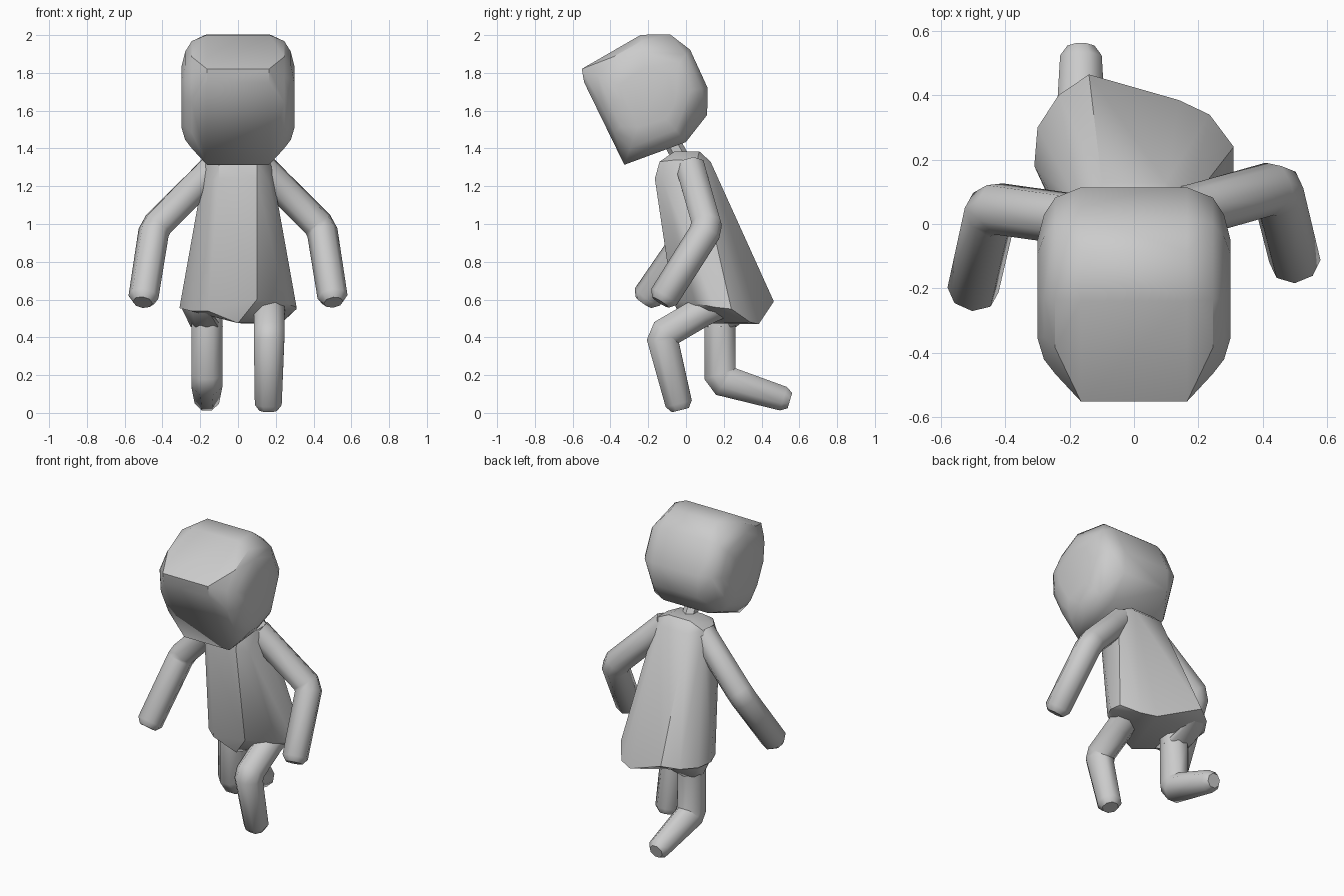
import bpy, bmesh, math
from mathutils import Vector, Matrix

if "Cube" in bpy.data.objects:
    bpy.data.objects.remove(bpy.data.objects["Cube"], do_unlink=True)

grey = bpy.data.materials.new("plain_grey")
grey.use_nodes = True
grey.diffuse_color = (0.6, 0.6, 0.6, 1)
grey.node_tree.nodes["Principled BSDF"].inputs["Base Color"].default_value = (0.6, 0.6, 0.6, 1)


def finish(name, bm, angle):
    bmesh.ops.recalc_face_normals(bm, faces=bm.faces)
    mesh = bpy.data.meshes.new(name)
    bm.to_mesh(mesh)
    bm.free()
    mesh.materials.append(grey)
    obj = bpy.data.objects.new(name, mesh)
    bpy.context.collection.objects.link(obj)
    bpy.ops.object.select_all(action='DESELECT')
    obj.select_set(True)
    bpy.context.view_layer.objects.active = obj
    bpy.ops.object.shade_smooth_by_angle(angle=math.radians(angle))


def hull(name, points, angle=32):
    bm = bmesh.new()
    for p in points:
        bm.verts.new(p)
    bmesh.ops.convex_hull(bm, input=bm.verts)
    loose = [v for v in bm.verts if not v.link_faces]
    bmesh.ops.delete(bm, geom=loose, context='VERTS')
    bmesh.ops.dissolve_limit(bm, angle_limit=math.radians(4), verts=bm.verts, edges=bm.edges)
    finish(name, bm, angle)


def tube(name, path, radii, sides=8):
    """Mitred limb that follows a path, with one radius per path point."""
    pts = [Vector(p) for p in path]
    dirs = [(b - a).normalized() for a, b in zip(pts, pts[1:])]
    side = Vector((1, 0, 0)) - dirs[0] * dirs[0].x
    side.normalize()
    other = dirs[0].cross(side)
    angles = [2 * math.pi * (i + 0.5) / sides for i in range(sides)]
    ring = [side * math.cos(a) + other * math.sin(a) for a in angles]
    bm = bmesh.new()
    rings = []
    for i, p in enumerate(pts):
        before, after = dirs[max(i - 1, 0)], dirs[min(i, len(dirs) - 1)]
        normal = (before + after).normalized()
        # slide the ring along the limb onto the mitre plane
        ring = [v - before * (v.dot(normal) / before.dot(normal)) for v in ring]
        rings.append([bm.verts.new(p + v * radii[i]) for v in ring])
    for a, b in zip(rings, rings[1:]):
        for k in range(sides):
            n = (k + 1) % sides
            bm.faces.new((a[k], a[n], b[n], b[k]))
    bm.faces.new(rings[0])
    bm.faces.new(rings[-1])
    finish(name, bm, 48)


def limb(name, root, joint, tip, r_root, r_joint, r_tip):
    """Two-segment limb with a softened joint and a bevelled end."""
    root, joint, tip = Vector(root), Vector(joint), Vector(tip)
    up, down = (root - joint).normalized(), (tip - joint).normalized()
    path = [root, root.lerp(joint, 0.3), joint + up * 0.03, joint + down * 0.03,
            tip - down * 0.035, tip]
    tube(name, path, [r_root, r_joint, r_joint, r_joint, r_tip, r_tip * 0.65])


# Head: side profile (forward, up, corner) narrowed towards each cheek, tilted down
profile = [(.27, .22, 1), (.25, .29, 1), (.08, .305, 0), (-.11, .315, 0), (-.25, .25, 1),
           (-.31, .13, 0), (-.305, -.09, 0), (-.24, -.22, 1), (-.075, -.3, 0),
           (.1, -.283, 0), (.27, -.265, 1), (.27, -.1, 0), (.27, .1, 0)]
tilt = Matrix.Rotation(math.radians(26), 3, 'X')
centre = Vector((0, -.2, 1.67))
head_points = []
for x, s, corner in ((.165, 1, 1), (.245, .9, .84), (.28, .73, .86), (.3, .48, .92)):
    for f, u, is_corner in profile:
        k = s * (corner if is_corner else 1)
        for sign in (-1, 1):
            head_points.append(centre + tilt @ Vector((sign * x, -f * k, u * k)))
hull("head", head_points)

# Neck
tube("neck", [(0, 0, 1.3), (0, -.1, 1.48)], [.045, .045], 6)

# Dress: mirrored rounded shoulders over an uneven hem
shoulders = [(.08, -.06, 1.385), (.08, .07, 1.385), (.1, .13, 1.33), (.1, -.14, 1.33),
             (.17, -.05, 1.34), (.17, .06, 1.34), (.19, -.04, 1.22), (.19, .08, 1.22),
             (.1, -.165, 1.24), (.165, -.115, 1.22)]
right_hem = [(-.16, -.03, .54), (-.25, .05, .54), (-.31, .18, .555), (-.3, .3, .56),
             (-.235, .4, .57), (-.14, .465, .59)]
left_hem = [(.14, .385, .47), (.235, .34, .48), (.31, .24, .55), (.31, .15, .56),
            (.25, .05, .58), (.1, -.07, .6), (0, -.02, .475)]
hull("dress", [(s * x, y, z) for x, y, z in shoulders for s in (-1, 1)] + right_hem + left_hem)

# Right hip: tapers from the hem into the trailing leg
hip_ring = [(-.165 + .085 * math.cos(a * math.pi / 4), .18 + .085 * math.sin(a * math.pi / 4), .455)
            for a in range(8)]
hip_top = [Vector((-.165, .2, .58)).lerp(Vector(p), 0.93) for p in right_hem]
hull("right_hip", hip_top + hip_ring, 50)

# Arms
for name, s, root_y, elbow_y, hand_y in (("left", 1, .025, .115, -.135),
                                         ("right", -1, .005, .05, -.225)):
    limb(name + "_arm", (s * .125, root_y, 1.295), (s * .443, elbow_y, .98),
         (s * .505, hand_y, .585), .083, .082, .08)

# Legs: left steps forward, right trails behind
limb("left_leg", (.165, .17, .585), (.165, -.13, .41), (.16, -.03, .015),
     .095, .087, .077)
limb("right_leg", (-.165, .18, .6), (-.165, .18, .175), (-.165, .55, .065),
     .09, .089, .07)
